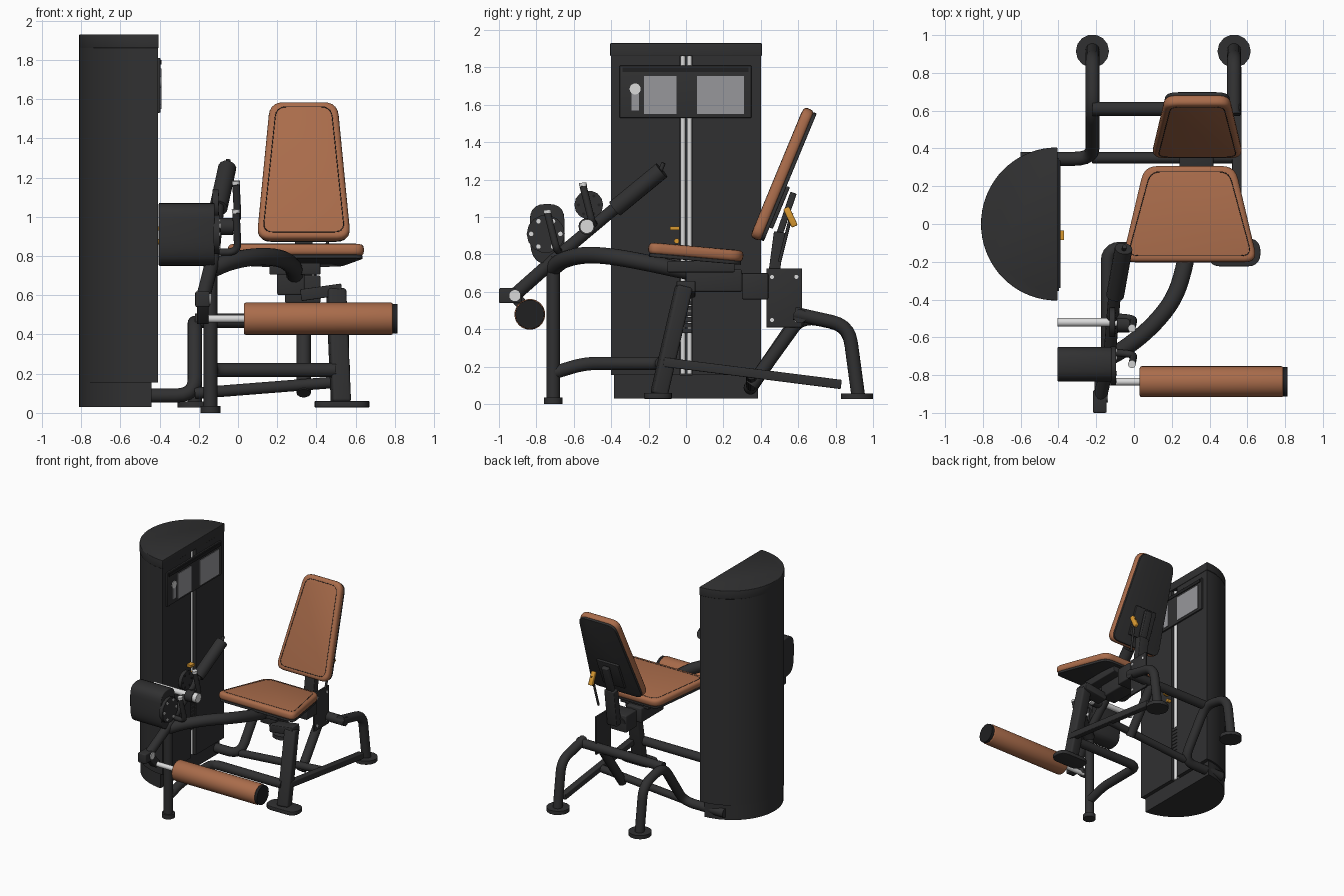
import bpy, bmesh
from math import cos, sin, pi, radians
from mathutils import Matrix, Vector

cube = bpy.data.objects.get("Cube")
if cube:
    bpy.data.objects.remove(cube)


def material(name, rgb):
    m = bpy.data.materials.new(name)
    m.use_nodes = True
    m.diffuse_color = (*rgb, 1)
    m.node_tree.nodes["Principled BSDF"].inputs["Base Color"].default_value = (*rgb, 1)
    return m


BLACK = material("black_paint", (0.03, 0.03, 0.031))
TRIM = material("dark_trim", (0.014, 0.014, 0.015))
TAN = material("tan_leather", (0.4, 0.15, 0.07))
STEEL = material("bright_steel", (0.7, 0.7, 0.7))
GREY = material("grey_placard", (0.31, 0.31, 0.33))
AMBER = material("amber_plastic", (0.7, 0.32, 0.03))

# Turns a drawn outline into (y, z) with its depth along x
SIDE = Matrix(((0, 0, 1, 0), (1, 0, 0, 0), (0, 1, 0, 0), (0, 0, 0, 1)))


def at(x, y, z):
    return Matrix.Translation((x, y, z))


def finish(name, data, mat, matrix, bevel=0):
    ob = bpy.data.objects.new(name, data)
    bpy.context.collection.objects.link(ob)
    data.materials.append(mat)
    ob.matrix_world = matrix
    if bevel:
        mod = ob.modifiers.new("soft_edge", "BEVEL")
        mod.width, mod.segments = bevel, 3
    bpy.ops.object.select_all(action="DESELECT")
    ob.select_set(True)
    bpy.context.view_layer.objects.active = ob
    bpy.ops.object.convert(target="MESH")
    bpy.ops.object.shade_smooth_by_angle(angle=radians(35))
    return ob


def rounded(points, r, closed=False, n=5):
    pts, out = [Vector(p) for p in points], []
    for i, p in enumerate(pts):
        if not closed and i in (0, len(pts) - 1):
            out.append(p)
            continue
        a, b = pts[i - 1] - p, pts[(i + 1) % len(pts)] - p
        s = p + a.normalized() * min(r, a.length * 0.48)
        e = p + b.normalized() * min(r, b.length * 0.48)
        for k in range(n + 1):
            t = k / n
            out.append(s * (1 - t) ** 2 + p * 2 * t * (1 - t) + e * t * t)
    return out


def tube(name, points, r, mat=BLACK, bend=0.09, closed=False, matrix=Matrix()):
    path = rounded(points, bend, closed)
    cu = bpy.data.curves.new(name, "CURVE")
    cu.dimensions = "3D"
    cu.bevel_depth, cu.bevel_resolution, cu.use_fill_caps = r, 5, True
    sp = cu.splines.new("POLY")
    sp.points.add(len(path) - 1)
    for q, p in zip(sp.points, path):
        q.co = (*p, 1)
    sp.use_cyclic_u = closed
    return finish(name, cu, mat, matrix)


def prism(name, outline, depth, mat=BLACK, matrix=Matrix(), bevel=0):
    bm = bmesh.new()
    low = [bm.verts.new((p[0], p[1], -depth / 2)) for p in outline]
    top = [bm.verts.new((p[0], p[1], depth / 2)) for p in outline]
    bm.faces.new(low)
    bm.faces.new(top)
    for i in range(len(low)):
        j = (i + 1) % len(low)
        bm.faces.new((low[i], low[j], top[j], top[i]))
    bmesh.ops.recalc_face_normals(bm, faces=bm.faces)
    me = bpy.data.meshes.new(name)
    bm.to_mesh(me)
    bm.free()
    return finish(name, me, mat, matrix, bevel)


def rect(w, h):
    return [(-w / 2, -h / 2), (w / 2, -h / 2), (w / 2, h / 2), (-w / 2, h / 2)]


def box(name, lo, hi, mat=BLACK, bevel=0):
    lo, hi = Vector(lo), Vector(hi)
    size = hi - lo
    return prism(name, rect(size.x, size.y), size.z, mat, at(*((lo + hi) / 2)), bevel)


def beam(name, a, b, w, d, mat=BLACK, bevel=0.006):
    a, b = Vector(a), Vector(b)
    turn = (b - a).to_track_quat("Z", "Y").to_matrix().to_4x4()
    return prism(name, rect(w, d), (b - a).length, mat, at(*((a + b) / 2)) @ turn, bevel)


def rod(name, a, b, r, mat=BLACK):
    return tube(name, [a, b], r, mat)


# Weight tower: half-round casing with a slot in its flat face
def half_round(flat_x, ry):
    arc = [(-0.41 - 0.4 * sin(pi * k / 36), ry * cos(pi * k / 36)) for k in range(37)]
    return [(flat_x, ry)] + arc + [(flat_x, -ry)]


slot = [(-0.409, -0.032), (-0.48, -0.032), (-0.48, 0.034), (-0.409, 0.034)]
prism("tower_casing", half_round(-0.409, 0.4) + slot, 1.71, BLACK, at(0, 0, 1.01))
prism("tower_cap", half_round(-0.405, 0.405), 0.07, BLACK, at(0, 0, 1.895), 0.006)
base = [(max(min(x, -0.44), -0.81), y) for x, y in half_round(-0.44, 0.385)]
prism("tower_base", base[1:-1], 0.125, BLACK, at(0, 0, 0.0925))
for y in (-0.017, 0.019):
    rod("guide_rod", (-0.44, y, 0.16), (-0.44, y, 1.86), 0.0135, STEEL)
for k in range(8):
    z = 0.38 + 0.03 * k
    box("weight_plate", (-0.475, -0.031, z), (-0.415, 0.033, z + 0.025))
box("selector_pin", (-0.42, -0.085, 0.93), (-0.37, -0.035, 0.95), AMBER)
rod("selector_knob", (-0.42, -0.05, 0.872), (-0.38, -0.05, 0.872), 0.014, AMBER)

# Instruction panel
box("panel", (-0.412, -0.355, 1.53), (-0.396, 0.35, 1.81), BLACK, 0.004)
box("panel_rail", (-0.397, -0.34, 1.775), (-0.39, 0.335, 1.8), TRIM)
box("placard_front", (-0.398, -0.225, 1.55), (-0.391, -0.05, 1.755), GREY)
box("placard_back", (-0.398, 0.06, 1.55), (-0.391, 0.31, 1.755), GREY)
rod("figure_head", (-0.398, -0.272, 1.685), (-0.391, -0.272, 1.685), 0.03, STEEL)
box("figure_body", (-0.398, -0.292, 1.57), (-0.391, -0.25, 1.66), GREY)


# Cushions: rounded trapezoids with a shell and a seam
def trapezoid(low, high, length, inset=0):
    h = length / 2 - inset
    low, high = low - inset, high - inset
    return rounded([(-low, -h), (low, -h), (high, h), (-high, h)], 0.07 - inset * 0.5, True)


def cushion(name, matrix, low, high, length):
    prism(name, trapezoid(low, high, length), 0.06, TAN, matrix, 0.022)
    prism(name + "_shell", trapezoid(low, high, length, 0.008), 0.02, BLACK,
          matrix @ at(0, 0, -0.036), 0.004)
    seam = [(p.x, p.y, 0.0295) for p in trapezoid(low, high, length, 0.032)]
    tube(name + "_seam", seam, 0.0022, TRIM, 0.001, True, matrix)


cushion("seat", at(0.295, 0.052, 0.812) @ Matrix.Rotation(radians(-5), 4, "X"), 0.36, 0.24, 0.51)
back = at(0.335, 0.515, 1.23) @ Matrix.Rotation(radians(67.5), 4, "X")
cushion("backrest", back, 0.24, 0.172, 0.755)

# Backrest mount and adjuster
prism("backrest_plate", rect(0.2, 0.24), 0.02, BLACK, back @ at(0, -0.17, -0.055), 0.005)
beam("backrest_post", (0.335, 0.46, 0.62), (0.335, 0.5, 0.92), 0.09, 0.06)
beam("backrest_arm", (0.335, 0.49, 0.88), (0.335, 0.575, 1.13), 0.06, 0.035)
rod("adjuster_rod", (0.45, 0.5, 0.76), (0.465, 0.565, 1.02), 0.009)
beam("adjuster_handle", (0.465, 0.582, 0.95), (0.465, 0.535, 1.05), 0.035, 0.035, AMBER, 0.008)

# Seat carriage and side plate
box("seat_rail", (0.16, -0.1, 0.705), (0.42, 0.26, 0.765), BLACK, 0.006)
box("seat_column", (0.2, 0.0, 0.6), (0.34, 0.3, 0.72), BLACK, 0.01)
box("carriage_block", (0.24, 0.3, 0.56), (0.42, 0.44, 0.7), BLACK, 0.008)
box("side_plate", (0.385, 0.43, 0.41), (0.4, 0.62, 0.725), BLACK, 0.003)
for y in (0.46, 0.59):
    for z in (0.45, 0.68):
        rod("plate_bolt", (0.396, y, z), (0.405, y, z), 0.011, STEEL)

# Main frame
tube("main_spine", [(-0.14, -0.71, 0.73), (-0.04, -0.655, 0.775), (0.1, -0.54, 0.8),
                    (0.22, -0.39, 0.79), (0.28, -0.18, 0.75), (0.29, 0.0, 0.71),
                    (0.29, 0.44, 0.63)], 0.045, BLACK, 0.1)
rod("front_post", (-0.14, -0.71, 0.03), (-0.14, -0.71, 0.76), 0.036)
rod("front_post_foot", (-0.14, -0.71, 0), (-0.14, -0.71, 0.035), 0.05)
tube("lower_rail", [(-0.14, -0.7, 0.17), (-0.14, -0.54, 0.218), (-0.14, -0.13, 0.218),
                    (0.5, -0.13, 0.218)], 0.036, BLACK, 0.07)
beam("front_leg", (0.5, -0.01, 0.63), (0.525, -0.145, 0.05), 0.095, 0.085, BLACK, 0.015)
beam("leg_bracket", (0.32, 0.0, 0.6), (0.53, 0.0, 0.63), 0.1, 0.06)
stadium = rounded([(-0.14, -0.075), (0.14, -0.075), (0.14, 0.075), (-0.14, 0.075)], 0.072, True)
prism("front_leg_foot", stadium, 0.032, BLACK, at(0.53, -0.15, 0.044), 0.004)
beam("low_brace", (0.545, -0.12, 0.225), (0.545, 0.83, 0.105), 0.05, 0.05)

# Rear legs, joined by a cross tube
tube("rear_leg_right", [(-0.6, 0.345, 0.088), (-0.22, 0.345, 0.088), (-0.22, 0.61, 0.475),
                        (-0.22, 0.87, 0.42), (-0.22, 0.92, 0.05)], 0.037, BLACK, 0.1)
tube("rear_leg_left", [(0.53, 0.58, 0.485), (0.53, 0.87, 0.42), (0.53, 0.92, 0.05)], 0.037)
rod("rear_cross_tube", (-0.22, 0.61, 0.47), (0.56, 0.61, 0.47), 0.037)
rod("diagonal_brace", (0.335, 0.35, 0.1), (0.335, 0.61, 0.46), 0.036)
rod("brace_cross_tube", (-0.22, 0.35, 0.1), (0.545, 0.35, 0.16), 0.03)
for x in (-0.22, 0.53):
    rod("rear_foot", (x, 0.915, 0.028), (x, 0.915, 0.058), 0.088)

# Cam housing with a bolted disc
cam = [(-0.835, 1.07), (-0.65, 1.07), (-0.65, 0.8), (-0.69, 0.75), (-0.79, 0.75), (-0.835, 0.82)]
prism("cam_housing", rounded(cam, 0.085, True), 0.285, BLACK, at(-0.262, 0, 0) @ SIDE, 0.006)
rod("cam_disc", (-0.125, -0.75, 0.91), (-0.095, -0.75, 0.91), 0.102)
for k in range(6):
    y, z = -0.75 + 0.078 * cos(k * pi / 3), 0.91 + 0.078 * sin(k * pi / 3)
    rod("cam_bolt", (-0.1, y, z), (-0.089, y, z), 0.012, STEEL)

# Leg lever and padded roller
rod("lever_arm", (-0.13, -0.7, 0.775), (-0.18, -0.92, 0.58), 0.036)
box("lever_block", (-0.218, -1.0, 0.54), (-0.145, -0.88, 0.62), BLACK, 0.008)
beam("roller_link", (-0.18, -0.92, 0.58), (-0.18, -0.82, 0.47), 0.06, 0.06)
rod("lever_pivot_cap", (-0.15, -0.915, 0.58), (-0.138, -0.915, 0.58), 0.03, STEEL)
rod("roller_axle", (-0.18, -0.835, 0.48), (0.05, -0.835, 0.48), 0.02, STEEL)
circle = [(0.082 * cos(k * pi / 16), 0.082 * sin(k * pi / 16)) for k in range(32)]
prism("roller_pad", circle, 0.76, TAN, at(0.41, -0.835, 0.48) @ SIDE, 0.01)
rod("roller_cap", (0.788, -0.835, 0.48), (0.812, -0.835, 0.48), 0.078, TRIM)

# Hand lever, range wheel and small levers
rod("hand_lever", (-0.13, -0.71, 0.77), (-0.1, -0.34, 1.08), 0.033)
tube("hand_grip", [(-0.1, -0.38, 1.045), (-0.055, -0.13, 1.25)], 0.047)
rod("grip_tip", (-0.055, -0.14, 1.24), (-0.05, -0.12, 1.29), 0.012)
rod("lever_cross_bar", (-0.405, -0.52, 0.95), (-0.06, -0.52, 0.95), 0.023, STEEL)
rod("cross_bar_collar", (-0.09, -0.53, 0.95), (-0.025, -0.53, 0.95), 0.045)
rod("cross_bar_cap", (-0.03, -0.53, 0.95), (0.01, -0.53, 0.95), 0.038, STEEL)
rod("range_wheel", (-0.13, -0.52, 1.065), (-0.1, -0.52, 1.065), 0.077)
for k in range(6):
    y, z = -0.52 + 0.055 * cos(k * pi / 3), 1.065 + 0.055 * sin(k * pi / 3)
    rod("wheel_bolt", (-0.104, y, z), (-0.096, y, z), 0.008, TRIM)
for y, z in ((-0.55, 1.165), (-0.74, 1.02)):
    tube("small_lever", [(-0.11, y + 0.06, z - 0.2), (0.0, y + 0.05, z - 0.2), (-0.01, y, z)],
         0.019, BLACK, 0.05)
    rod("small_lever_cap", (-0.01, y, z), (-0.011, y - 0.002, z + 0.018), 0.021, STEEL)
